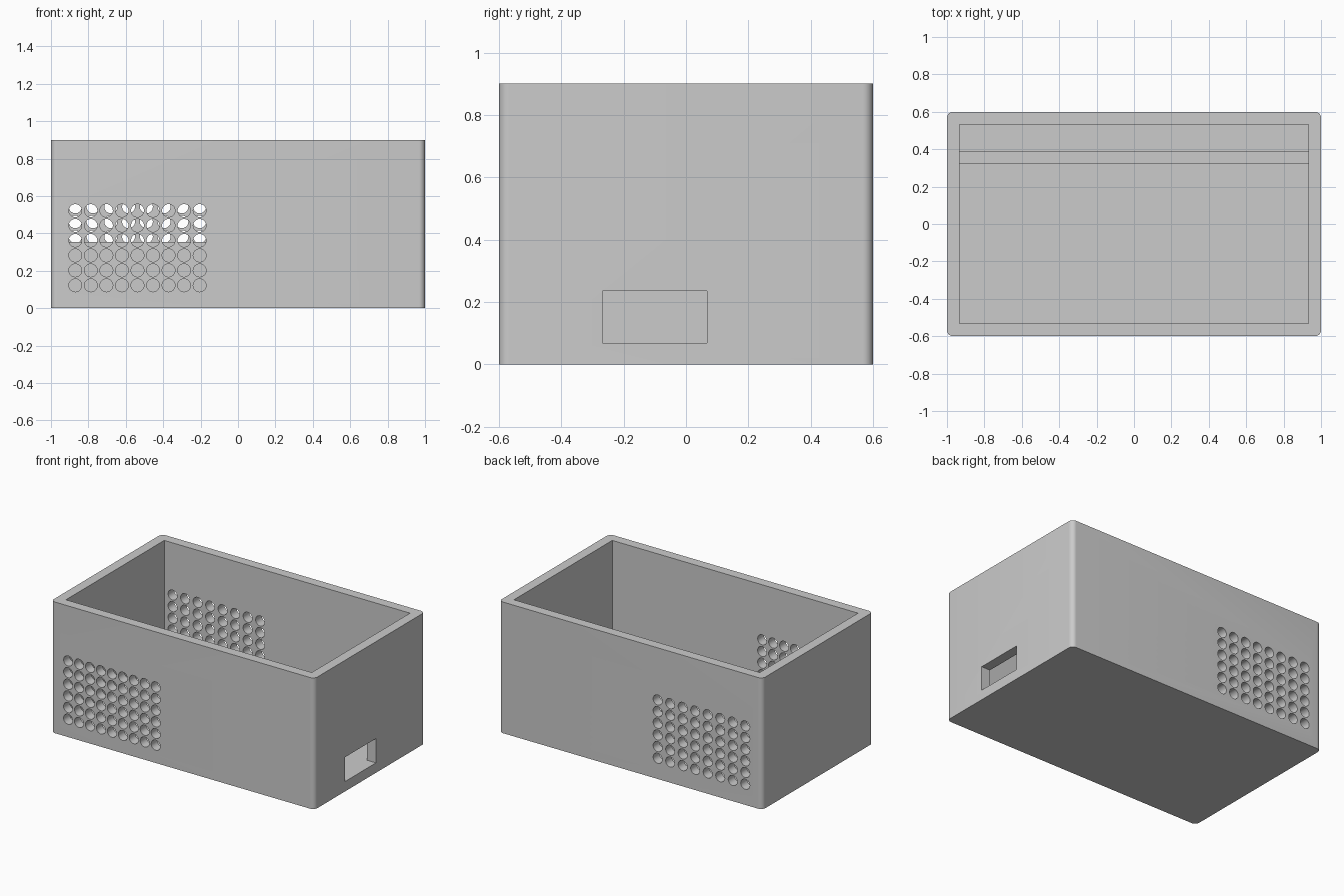
import bpy, bmesh, math
from mathutils import Matrix, Vector

cube = bpy.data.objects.get("Cube")
if cube:
    bpy.data.objects.remove(cube, do_unlink=True)

W, D, H = 2.0, 1.2, 0.9
T = 0.067          # wall and floor thickness
HOLE_R = 0.0345

grey = bpy.data.materials.new("matte grey")
grey.use_nodes = True
grey.diffuse_color = (0.6, 0.6, 0.6, 1)
grey.node_tree.nodes["Principled BSDF"].inputs["Base Color"].default_value = (0.6, 0.6, 0.6, 1)


def add_box(bm, low, high):
    low, high = Vector(low), Vector(high)
    m = Matrix.Translation((low + high) / 2) @ Matrix.Diagonal((*(high - low), 1))
    return bmesh.ops.create_cube(bm, size=1, matrix=m)["verts"]


def make_object(name, bm):
    mesh = bpy.data.meshes.new(name)
    bm.to_mesh(mesh)
    bm.free()
    mesh.materials.append(grey)
    obj = bpy.data.objects.new(name, mesh)
    bpy.context.collection.objects.link(obj)
    return obj


def add_vents(bm, columns, y, z_low):
    """Grid of round holes through the wall at y."""
    for c in range(columns):
        x = -0.87 + 0.665 * c / (columns - 1)
        for r in range(6):
            m = Matrix.Translation((x, y, z_low + 0.08 * r)) @ Matrix.Rotation(math.pi / 2, 4, "X")
            bmesh.ops.create_cone(bm, cap_ends=True, segments=32, radius1=HOLE_R,
                                  radius2=HOLE_R, depth=0.12, matrix=m)


def cut(obj, cutter):
    cutter.hide_render = True
    mod = obj.modifiers.new("cut", "BOOLEAN")
    mod.operation = "DIFFERENCE"
    mod.solver = "EXACT"
    mod.object = cutter
    bpy.context.view_layer.objects.active = obj
    bpy.ops.object.modifier_apply(modifier=mod.name)
    bpy.data.objects.remove(cutter, do_unlink=True)


# Outer block with rounded upright corners
bm = bmesh.new()
add_box(bm, (-W / 2, -D / 2, 0), (W / 2, D / 2, H))
upright = [e for e in bm.edges if abs(e.verts[0].co.z - e.verts[1].co.z) > 0.5]
bmesh.ops.bevel(bm, geom=upright, offset=0.033, segments=8, profile=0.5, affect="EDGES")
case = make_object("open_case", bm)

# Cavity
bm = bmesh.new()
add_box(bm, (-W / 2 + T, -D / 2 + T, T), (W / 2 - T, D / 2 - T, H + 0.1))
cut(case, make_object("cavity_cutter", bm))

# Side port, front vents and back vents
bm = bmesh.new()
add_box(bm, (W / 2 - T - 0.03, -0.268, T + 0.001), (W / 2 + 0.03, 0.068, 0.235))
add_vents(bm, 9, -D / 2 + T / 2, 0.122)
add_vents(bm, 8, D / 2 - T / 2, 0.142)
cut(case, make_object("openings_cutter", bm))

# Low divider wall across the inside
bm = bmesh.new()
add_box(bm, (-W / 2 + T - 0.01, 0.32, T - 0.01), (W / 2 - T + 0.01, 0.387, 0.355))
make_object("inner_divider", bm)

# Smooth the round surfaces, keep edges sharp
bpy.ops.object.select_all(action="DESELECT")
case.select_set(True)
bpy.context.view_layer.objects.active = case
bpy.ops.object.shade_smooth_by_angle(angle=math.radians(30))
